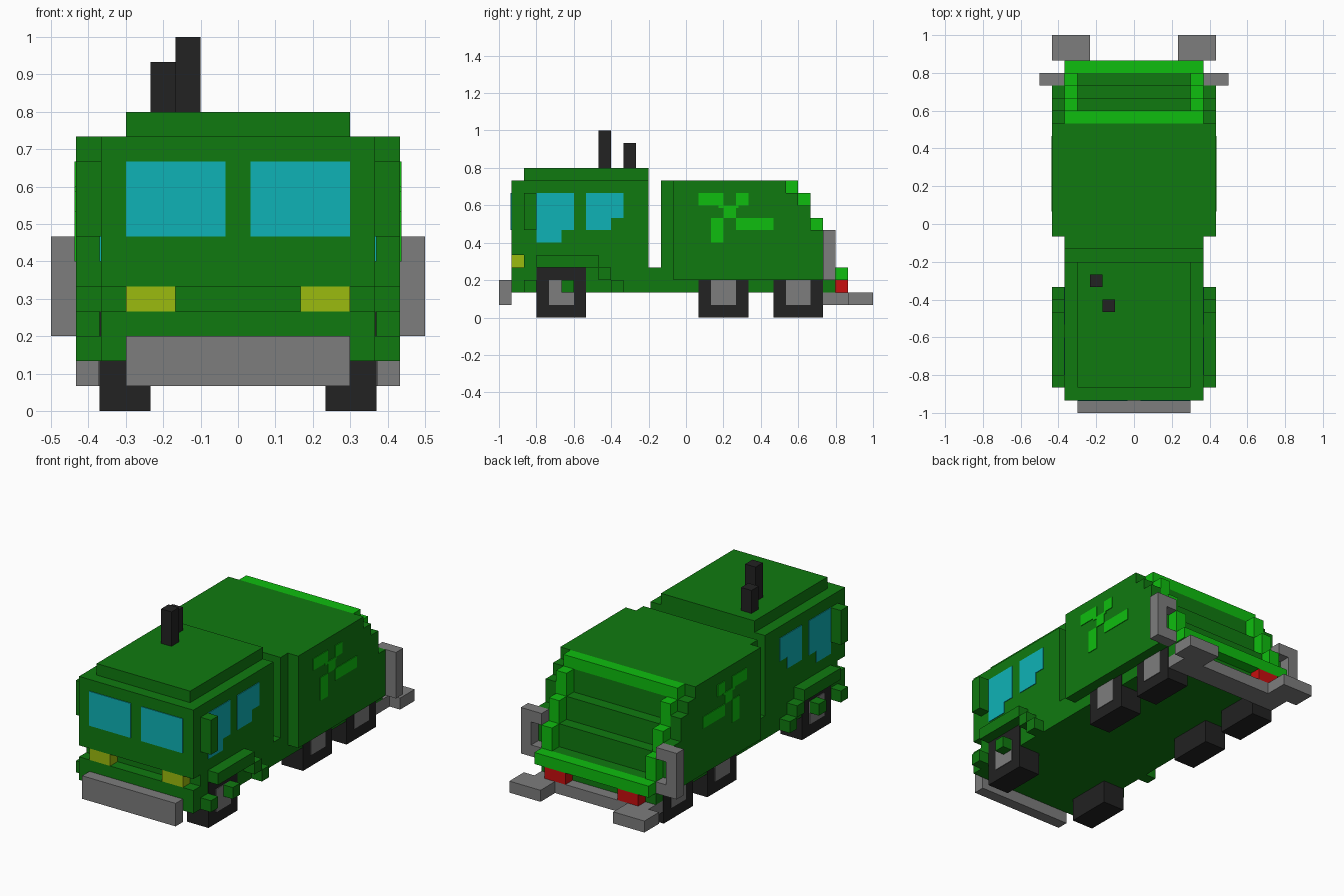
import bpy, bmesh

cube = bpy.data.objects.get("Cube")
if cube:
    bpy.data.objects.remove(cube, do_unlink=True)

U = 1 / 15      # one block
T = 0.06        # painted plate thickness, in blocks


def material(name, rgb):
    m = bpy.data.materials.new(name)
    m.use_nodes = True
    m.diffuse_color = (*rgb, 1)
    bsdf = next(n for n in m.node_tree.nodes if n.type == 'BSDF_PRINCIPLED')
    bsdf.inputs["Base Color"].default_value = (*rgb, 1)
    return m


GREEN = material("dark green", (0.005, 0.195, 0.005))
LIME = material("bright green", (0.0045, 0.515, 0.0045))
GLASS = material("turquoise glass", (0.0045, 0.45, 0.47))
GREY = material("grey metal", (0.205, 0.205, 0.205))
BLACK = material("black rubber", (0.016, 0.016, 0.016))
YELLOW = material("lamp yellow", (0.33, 0.50, 0.0045))
RED = material("lamp red", (0.58, 0.0045, 0.0045))


def finish(name, bm, mat):
    bmesh.ops.recalc_face_normals(bm, faces=bm.faces)
    bmesh.ops.scale(bm, vec=(U, U, U), verts=bm.verts)
    me = bpy.data.meshes.new(name)
    bm.to_mesh(me)
    bm.free()
    me.materials.append(mat)
    ob = bpy.data.objects.new(name, me)
    bpy.context.scene.collection.objects.link(ob)
    return ob


def boxes(name, mat, *spans, mirror=False):
    """Boxes given as (x0, x1, y0, y1, z0, z1), optionally mirrored in x."""
    bm = bmesh.new()
    all_spans = list(spans)
    if mirror:
        all_spans += [(-s[1], -s[0], *s[2:]) for s in spans]
    for x0, x1, y0, y1, z0, z1 in all_spans:
        for v in bmesh.ops.create_cube(bm, size=1)["verts"]:
            v.co = (x1 if v.co.x > 0 else x0,
                    y1 if v.co.y > 0 else y0,
                    z1 if v.co.z > 0 else z0)
    return finish(name, bm, mat)


def prism(name, mat, profile, *x_spans):
    """Side profile of (y, z) points, extruded across each x span."""
    bm = bmesh.new()
    for x0, x1 in x_spans:
        face = bm.faces.new([bm.verts.new((x0, y, z)) for y, z in profile])
        new = bmesh.ops.extrude_face_region(bm, geom=[face])["geom"]
        bmesh.ops.translate(bm, vec=(x1 - x0, 0, 0),
                            verts=[g for g in new if isinstance(g, bmesh.types.BMVert)])
    return finish(name, bm, mat)


# Cab with a notch for the headlights
prism("cab", GREEN, [(-14, 2), (-14, 4), (-13, 4), (-13, 5), (-14, 5), (-14, 11),
                     (-3, 11), (-3, 4), (-3, 2)], (-5.5, 5.5))
boxes("cab_roof", GREEN, (-4.5, 4.5, -13, -3, 11, 12))
boxes("chassis", GREEN, (-5.5, 5.5, -3, -2, 2, 4), (-5.5, 5.5, -2, 12, 2, 3))
boxes("exhaust_pipes", BLACK, (-2.5, -1.5, -7, -6, 12, 15), (-3.5, -2.5, -5, -4, 12, 14))
boxes("front_bumper", GREY, (-4.5, 4.5, -15, -14, 1, 3))
boxes("headlights", YELLOW, (2.5, 4.5, -14, -13, 4, 5), mirror=True)
boxes("side_mirrors", GREEN, (5.5, 6.5, -13, -12, 7, 10), mirror=True)

# Front wheel arches, stepping down to the rear
boxes("front_fenders", GREEN,
      (5.5, 6.5, -12, -7, 4, 5), (5.5, 6.5, -7, -6, 3, 4), (5.5, 6.5, -6, -5, 2, 3),
      (5.5, 6.5, -13, -12, 2, 3), (5.5, 6.5, -10, -9, 2, 3), mirror=True)

# Windows
boxes("windscreen", GLASS, (0.5, 4.5, -14 - T, -14, 7, 10), mirror=True)
prism("side_windows_front", GLASS,
      [(-12, 6), (-12, 10), (-9, 10), (-9, 7), (-10, 7), (-10, 6)],
      (5.5, 5.5 + T), (-5.5 - T, -5.5))
prism("side_windows_rear", GLASS,
      [(-8, 7), (-8, 10), (-5, 10), (-5, 8), (-6, 8), (-6, 7)],
      (5.5, 5.5 + T), (-5.5 - T, -5.5))

# Wheels and hubs
for label, y, top in (("front", -12, 4), ("middle", 1, 3), ("rear", 7, 3)):
    boxes(label + "_wheels", BLACK, (3.5, 5.5 + T, y, y + 4, 0, top), mirror=True)
    boxes(label + "_hubs", GREY, (5.5, 5.5 + 2 * T, y + 1, y + 3, 1, 3), mirror=True)

# Refuse container: core with a stepped back, and thick side walls
prism("container_core", GREEN,
      [(-2, 3), (-2, 11), (8, 11), (8, 10), (9, 10), (9, 8), (10, 8), (10, 6),
       (11, 6), (11, 4), (12, 4), (12, 3)], (-5.5, 5.5))
prism("container_walls", GREEN,
      [(-1, 3), (-1, 11), (8, 11), (8, 10), (9, 10), (9, 9), (10, 9), (10, 7),
       (11, 7), (11, 3)], (5.5, 6.5), (-6.5, -5.5))

# Bright frame around the stepped back
boxes("hatch_frame_sides", LIME,
      *[(4.5, 5.5, y, y + 1, z0, z1)
        for y, z0, z1 in ((9, 8, 10), (10, 6, 8), (11, 4, 6))], mirror=True)
boxes("hatch_frame_bars", LIME, (-5.5, 5.5, 8, 9, 10, 11), (-5.5, 5.5, 12, 13, 3, 4))

# Painted emblem of three arms on both walls
boxes("wall_emblem", LIME,
      *[(6.5, 6.5 + T, *s) for s in ((1, 3, 9, 10), (4, 5, 9, 10), (3, 4, 8, 9),
                                     (2.6, 3, 8.8, 9), (4, 4.2, 8.8, 9),
                                     (4, 7, 7, 8), (2, 3, 6, 8))], mirror=True)

# Rear brackets, bumper and lamps
boxes("rear_brackets", GREY, (6.5, 7.5, 11, 12, 3, 7), (5.5, 6.5, 11, 12, 3, 4),
      (5.5, 6.5, 11, 12, 6, 7), mirror=True)
boxes("rear_bumper_bar", GREY, (-5.5, 5.5, 11, 13, 1, 2))
boxes("rear_bumper_pads", GREY, (3.5, 6.5, 13, 15, 1, 2), mirror=True)
boxes("tail_lamps", RED, (2.5, 4.5, 12, 13, 2, 3), mirror=True)
